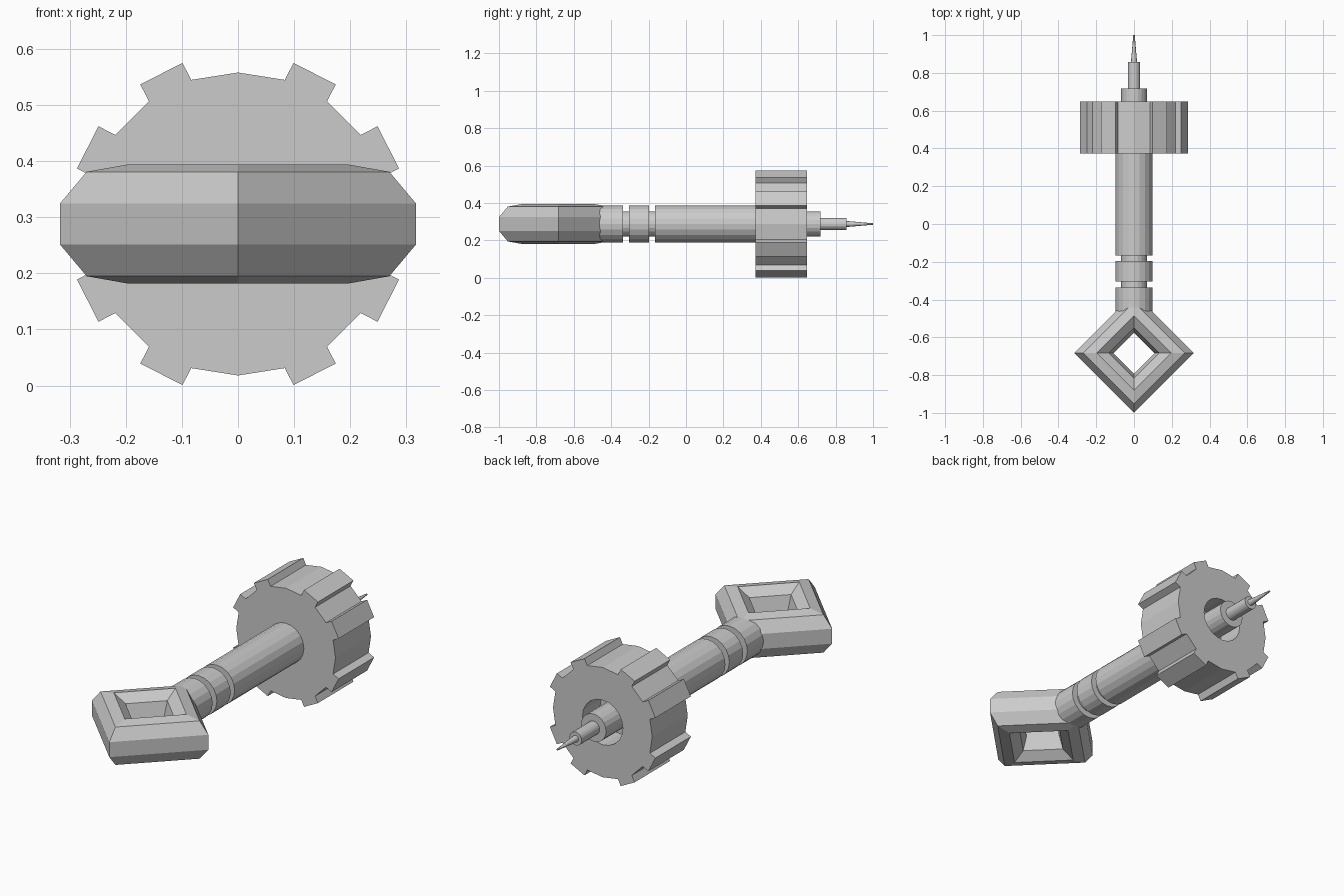
import bpy, bmesh, math

if "Cube" in bpy.data.objects:
    bpy.data.objects.remove(bpy.data.objects["Cube"])

Z = 0.288      # height of the long axis
SIDES = 20


def finish(name, bm):
    bmesh.ops.remove_doubles(bm, verts=bm.verts, dist=1e-5)
    bmesh.ops.recalc_face_normals(bm, faces=bm.faces)
    mesh = bpy.data.meshes.new(name)
    bm.to_mesh(mesh)
    bm.free()
    obj = bpy.data.objects.new(name, mesh)
    bpy.context.collection.objects.link(obj)
    obj.location.z = Z
    return obj


def lathe(profile, sides=SIDES):
    """Turn a (radius, y) profile around the y axis."""
    bm = bmesh.new()
    rings = []
    for r, y in profile:
        if r == 0:
            rings.append([bm.verts.new((0, y, 0))] * sides)
        else:
            rings.append([bm.verts.new((r * math.cos(2 * math.pi * i / sides), y,
                                        r * math.sin(2 * math.pi * i / sides)))
                          for i in range(sides)])
    for a, b in zip(rings, rings[1:]):
        for i in range(sides):
            j = (i + 1) % sides
            bm.faces.new(list(dict.fromkeys((a[i], a[j], b[j], b[i]))))
    bmesh.ops.recalc_face_normals(bm, faces=bm.faces)
    return bm


# Shaft with two grooves and the collar that meets the handle
R, G = 0.098, 0.068
finish("shaft", lathe([(0, -0.47), (R, -0.47), (R, -0.337), (G, -0.337), (G, -0.304),
                       (R, -0.304), (R, -0.197), (G, -0.197), (G, -0.166),
                       (R, -0.166), (R, 0.40), (0, 0.40)]))

# Toothed wheel with a recess in its back face
bm = lathe([(0, 0.372), (0.27, 0.372), (0.27, 0.648), (0.11, 0.648),
            (0.11, 0.51), (0, 0.51)])
teeth = []
for f in bm.faces:
    c = f.calc_center_median()
    if abs(f.normal.y) < 0.1 and math.hypot(c.x, c.z) > 0.2:
        a = math.degrees(math.atan2(abs(c.z), abs(c.x)))
        if abs(a - 27) < 2 or abs(a - 63) < 2:
            teeth.append(f)
for f in bmesh.ops.extrude_discrete_faces(bm, faces=teeth)["faces"]:
    n = f.normal.copy()
    n.y = 0
    bmesh.ops.translate(bm, verts=f.verts, vec=n.normalized() * 0.034)
finish("toothed_wheel", bm)

# Stepped spindle and needle point
finish("spindle", lathe([(0, 0.50), (0.068, 0.50), (0.068, 0.718), (0.033, 0.718),
                         (0.033, 0.858), (0.016, 0.858), (0.004, 1.0), (0, 1.0)]))

# Diamond handle: four-sided ring with a nine-sided section
bm = bmesh.new()
rings = []
for i in range(4):
    a = i * math.pi / 2
    ring = []
    for k in range(9):
        t = math.pi + k * 2 * math.pi / 9
        d = 0.216 + 0.1075 * math.cos(t)
        ring.append(bm.verts.new((d * math.cos(a), -0.683 + d * math.sin(a),
                                  0.1075 * math.sin(t))))
    rings.append(ring)
for i in range(4):
    p, q = rings[i], rings[(i + 1) % 4]
    for k in range(9):
        m = (k + 1) % 9
        bm.faces.new((p[k], q[k], q[m], p[m]))
finish("diamond_handle", bm)
